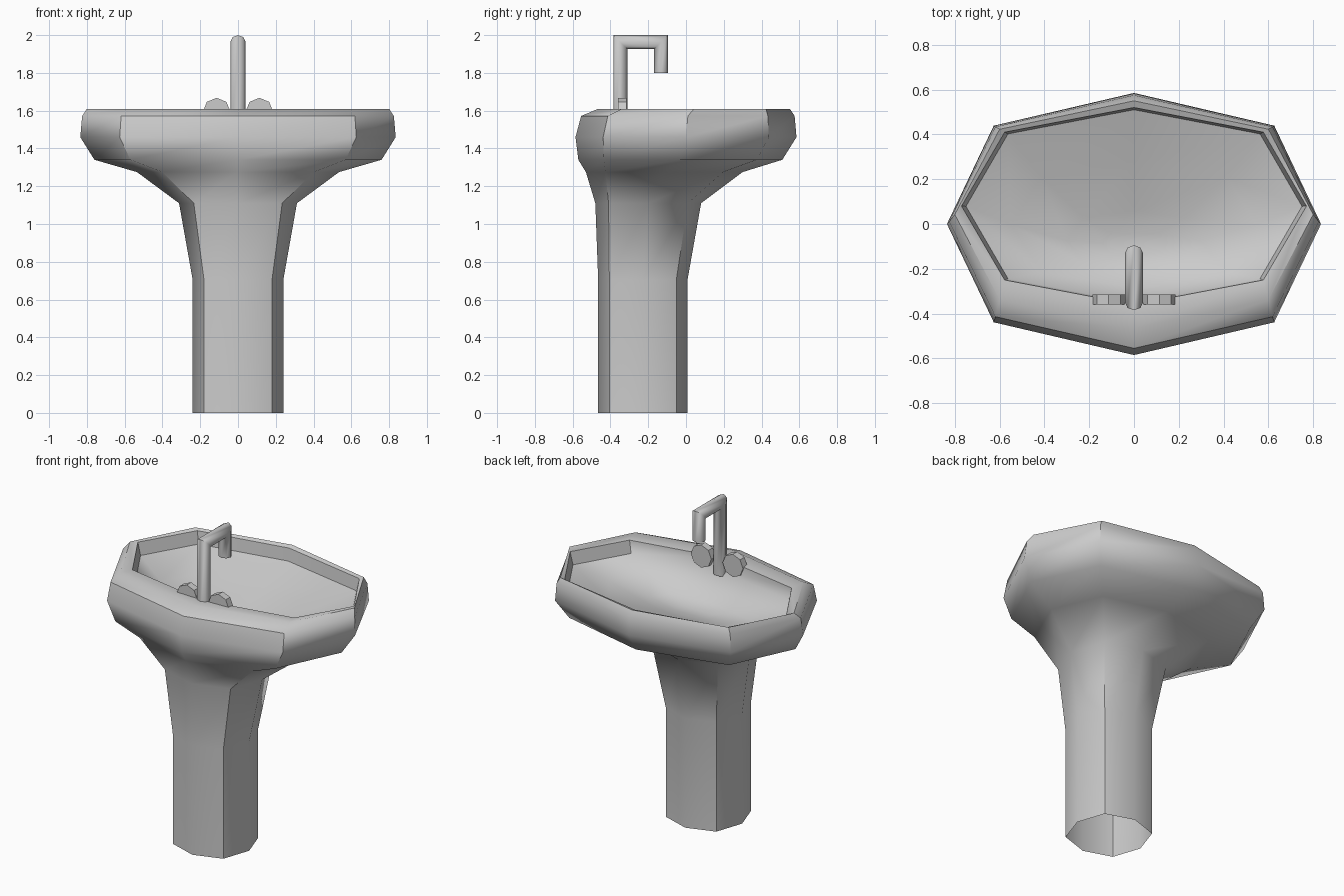
import bpy, bmesh, math
from mathutils import Vector

if "Cube" in bpy.data.objects:
    bpy.data.objects.remove(bpy.data.objects["Cube"])

# squared-off octagon shared by every basin and pedestal section
OCT = [(1, 0), (.75, .75), (0, 1), (-.75, .75), (-1, 0), (-.75, -.75), (0, -1), (.75, -.75)]


def loft(name, rings, cap_start=False, cap_end=False, angle=45):
    bm = bmesh.new()
    loops = [[bm.verts.new(p) for p in ring] for ring in rings]
    for a, b in zip(loops, loops[1:]):
        n = len(a)
        for i in range(n):
            j = (i + 1) % n
            bm.faces.new((a[i], a[j], b[j], b[i]))
    if cap_start:
        bm.faces.new(loops[0][::-1])
    if cap_end:
        bm.faces.new(loops[-1])
    me = bpy.data.meshes.new(name)
    bm.to_mesh(me)
    bm.free()
    ob = bpy.data.objects.new(name, me)
    bpy.context.collection.objects.link(ob)
    bpy.ops.object.select_all(action='DESELECT')
    ob.select_set(True)
    bpy.context.view_layer.objects.active = ob
    bpy.ops.object.shade_smooth_by_angle(angle=math.radians(angle))
    return ob


def section(z, half_width, y_min, y_max):
    cy, ry = (y_min + y_max) / 2, (y_max - y_min) / 2
    return [(half_width * x, cy + ry * y, z) for x, y in OCT]


# pedestal, flaring basin, rim and inner bowl in one skin: z, half width, y min, y max
PROFILE = [
    (0, .24, -.465, .008), (.705, .24, -.465, .008), (1.11, .312, -.48, .08),
    (1.275, .535, -.53, .30), (1.34, .76, -.57, .51), (1.46, .835, -.585, .585),
    (1.572, .825, -.555, .575), (1.61, .80, -.465, .55),
    (1.60, .77, -.36, .52), (1.52, .75, -.352, .51),
    (1.44, .55, -.285, .28), (1.375, .30, -.21, .06), (1.35, .14, -.14, -.03),
]
loft("basin_and_pedestal", [section(*p) for p in PROFILE], cap_end=True)

# faucet pipe: octagonal sweep with mitred corners, in the x = 0 plane
path = [Vector(p) for p in [(0, -.348, 1.5), (0, -.348, 1.963), (0, -.132, 1.963), (0, -.132, 1.80)]]
rings = []
for i, p in enumerate(path):
    t_in = (p - path[i - 1]).normalized() if i else (path[1] - p).normalized()
    t_out = (path[i + 1] - p).normalized() if i < len(path) - 1 else t_in
    side = Vector((1, 0, 0))
    n_in, n_out = t_in.cross(side), t_out.cross(side)
    mitre = (n_in + n_out) / (1 + n_in.dot(n_out))
    rings.append([p + .041 * math.cos(k * math.pi / 4) * side + .037 * math.sin(k * math.pi / 4) * mitre
                  for k in range(8)])
loft("faucet_pipe", rings, True, True, 55)

# tap knobs: octagonal discs facing the front
for name, sx in (("left_knob", -1), ("right_knob", 1)):
    disc = [[(sx * .113 + .073 * math.cos(k * math.pi / 4), y, 1.595 + .073 * math.sin(k * math.pi / 4))
             for k in range(8)] for y in (-.315, -.36)]
    loft(name, disc, True, True, 40)
